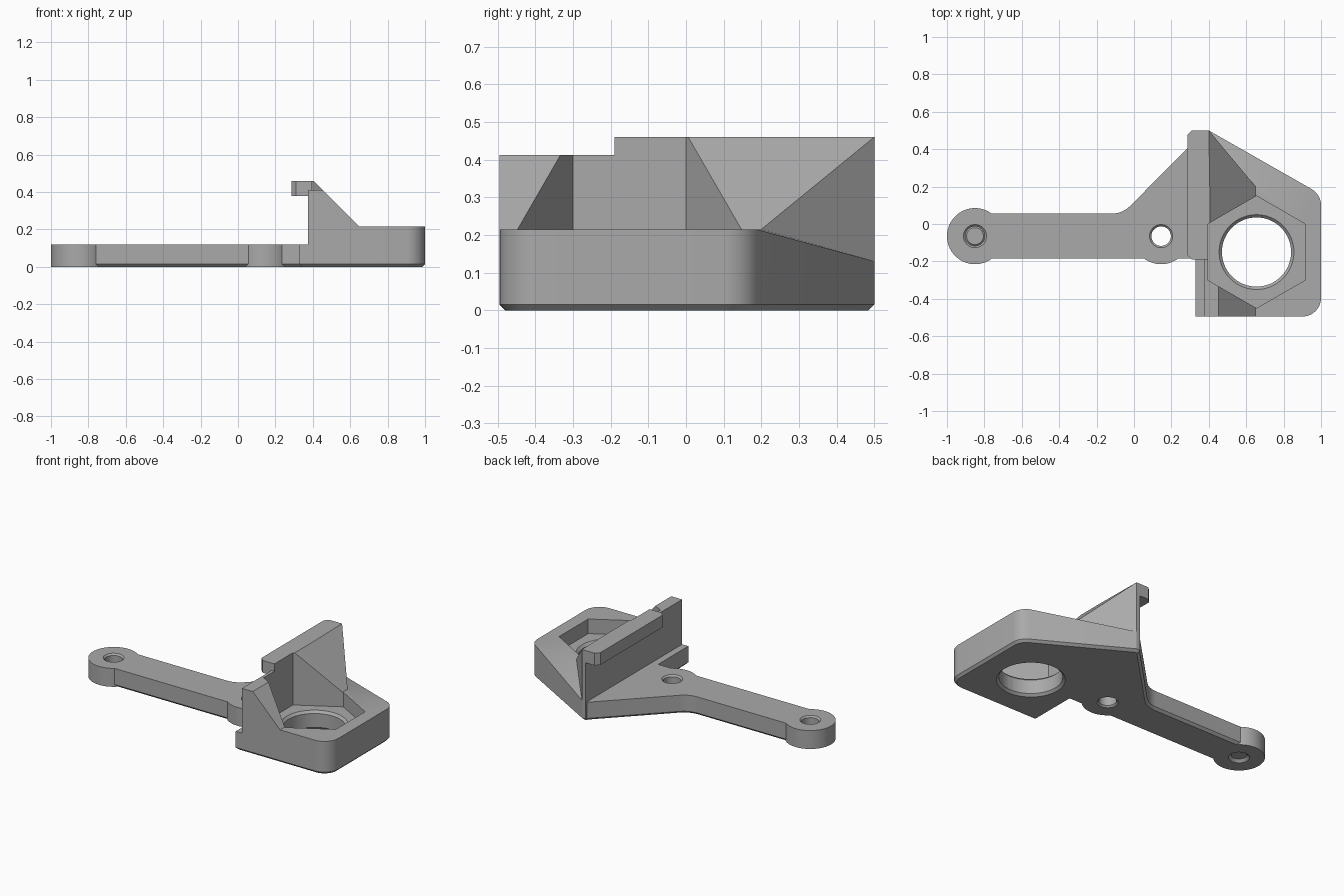
import bpy, bmesh, math
from mathutils import Vector

cube = bpy.data.objects.get("Cube")
if cube:
    bpy.data.objects.remove(cube, do_unlink=True)

grey = bpy.data.materials.new("plain grey")
grey.use_nodes = True
COLOUR = (0.4, 0.4, 0.4, 1)
grey.diffuse_color = COLOUR
grey.node_tree.nodes["Principled BSDF"].inputs["Base Color"].default_value = COLOUR

ARM_TOP, BLOCK_TOP, WALL_TOP = 0.12, 0.215, 0.46
BACK, FRONT, CHAMFER = 0.5, -0.495, 0.015
HOLE_Y = -0.065
BORE = (0.655, -0.15)


def finish(bm, name):
    bmesh.ops.recalc_face_normals(bm, faces=bm.faces)
    mesh = bpy.data.meshes.new(name)
    bm.to_mesh(mesh)
    bm.free()
    mesh.materials.append(grey)
    obj = bpy.data.objects.new(name, mesh)
    bpy.context.collection.objects.link(obj)
    return obj


def prism(name, outline, z0, z1, chamfer=0):
    bm = bmesh.new()
    face = bm.faces.new([bm.verts.new((x, y, z0)) for x, y in outline])
    edges = list(face.edges)
    top = bmesh.ops.extrude_face_region(bm, geom=[face], use_keep_orig=True)["geom"]
    for v in top:
        if isinstance(v, bmesh.types.BMVert):
            v.co.z = z1
    bmesh.ops.recalc_face_normals(bm, faces=bm.faces)
    if chamfer:
        bmesh.ops.bevel(bm, geom=edges, offset=chamfer, segments=1, affect='EDGES')
    return finish(bm, name)


def hull(name, points):
    bm = bmesh.new()
    for p in points:
        bm.verts.new(p)
    bmesh.ops.convex_hull(bm, input=bm.verts)
    bmesh.ops.dissolve_limit(bm, angle_limit=0.005, verts=bm.verts, edges=bm.edges)
    return finish(bm, name)


def arc(centre, radius, start, end, steps):
    angles = [math.radians(start + (end - start) * i / steps) for i in range(steps + 1)]
    return [(centre[0] + radius * math.cos(a), centre[1] + radius * math.sin(a)) for a in angles]


def disc(name, centre, radius, z0, z1, sides=64, turn=0):
    return prism(name, arc(centre, radius, turn, turn + 360, sides)[:-1], z0, z1)


def cone(name, centre, r0, r1, z0, z1):
    return hull(name, [(x, y, z) for r, z in ((r0, z0), (r1, z1))
                       for x, y in arc(centre, r, 0, 360, 64)[:-1]])


def combine(target, other, operation):
    mod = target.modifiers.new(operation.lower(), 'BOOLEAN')
    mod.operation, mod.solver, mod.object = operation, 'EXACT', other
    bpy.context.view_layer.objects.active = target
    bpy.ops.object.modifier_apply(modifier=mod.name)
    bpy.data.objects.remove(other, do_unlink=True)


# Block with rounded outer corners, its back falling to a low corner
corners = arc((0.9, -0.395), 0.1, -90, 0, 10) + arc((0.9, 0.1), 0.1, 0, 60, 8)
outline = [(0.375, FRONT)] + corners
points = [(x, y, BLOCK_TOP) for x, y in outline]
points += [(0.65, 0.2, BLOCK_TOP), (0.375, 0.2, BLOCK_TOP)]
points += [(x, BACK, 0.13) for x in (0.375, 0.4)]
middle = Vector((0.66, 0.0))
for x, y in outline + [(0.4, BACK), (0.375, BACK)]:
    points.append((x, y, CHAMFER))
inset = arc((0.9, -0.395), 0.085, -90, 0, 10) + arc((0.9, 0.1), 0.085, 0, 60, 8)
points += [(x, y, 0) for x, y in inset]
points += [(0.375, FRONT + CHAMFER, 0), (0.375, BACK - CHAMFER, 0), (0.392, BACK - CHAMFER, 0)]
bracket = hull("sensor_bracket", points)

# Tall wall with its sloping rib, lower at the front
rib = [(x, y, z) for y in (FRONT, 0.2)
       for x, z in ((0.375, 0.05), (0.375, WALL_TOP), (0.405, WALL_TOP), (0.65, BLOCK_TOP), (0.65, 0.05))]
rib += [(x, BACK, z) for x in (0.375, 0.4) for z in (0.05, WALL_TOP)]
wall = hull("wall", rib)
combine(wall, prism("wall_step", [(0.2, -0.6), (0.8, -0.6), (0.8, -0.19), (0.2, -0.19)], 0.412, 0.6), 'DIFFERENCE')
combine(bracket, wall, 'UNION')

# Overhanging hook along the wall top
hook = [(0.385, -0.19), (0.31, -0.19), (0.285, -0.165), (0.285, 0.475), (0.31, BACK), (0.385, BACK)]
combine(bracket, prism("hook", hook, 0.38, WALL_TOP), 'UNION')

# Flat arm widening into a diagonal gusset
arm = [(-0.85, -0.185), (0.33, -0.185), (0.33, FRONT), (0.5, FRONT), (0.5, 0.4), (0.4, 0.49),
       (0.37, 0.49)] + arc((-0.12, 0.195), 0.14, -45, -90, 6) + [(-0.85, 0.055)]
combine(bracket, prism("arm", arm, 0, ARM_TOP, CHAMFER), 'UNION')

# Round bosses and their bolt holes
for x in (-0.85, 0.145):
    combine(bracket, disc("boss", (x, HOLE_Y), 0.15, 0, ARM_TOP), 'UNION')
for x in (-0.85, 0.145):
    combine(bracket, disc("bolt_hole", (x, HOLE_Y), 0.052, -0.1, 0.3), 'DIFFERENCE')
    combine(bracket, cone("bolt_chamfer", (x, HOLE_Y), 0.045, 0.072, 0.103, 0.13), 'DIFFERENCE')
    combine(bracket, cone("bolt_chamfer", (x, HOLE_Y), 0.072, 0.045, -0.01, 0.017), 'DIFFERENCE')

# Hexagonal pocket with a chamfered round bore below
combine(bracket, disc("hex_pocket", BORE, 0.3, ARM_TOP, 0.7, 6, 30), 'DIFFERENCE')
combine(bracket, disc("bore", BORE, 0.185, -0.1, 0.3), 'DIFFERENCE')
combine(bracket, cone("bore_chamfer", BORE, 0.18, 0.205, 0.1, 0.125), 'DIFFERENCE')
combine(bracket, cone("bore_chamfer", BORE, 0.205, 0.18, -0.005, 0.02), 'DIFFERENCE')

bpy.ops.object.select_all(action='DESELECT')
bracket.select_set(True)
bpy.context.view_layer.objects.active = bracket
bpy.ops.object.shade_smooth_by_angle(angle=math.radians(25))
